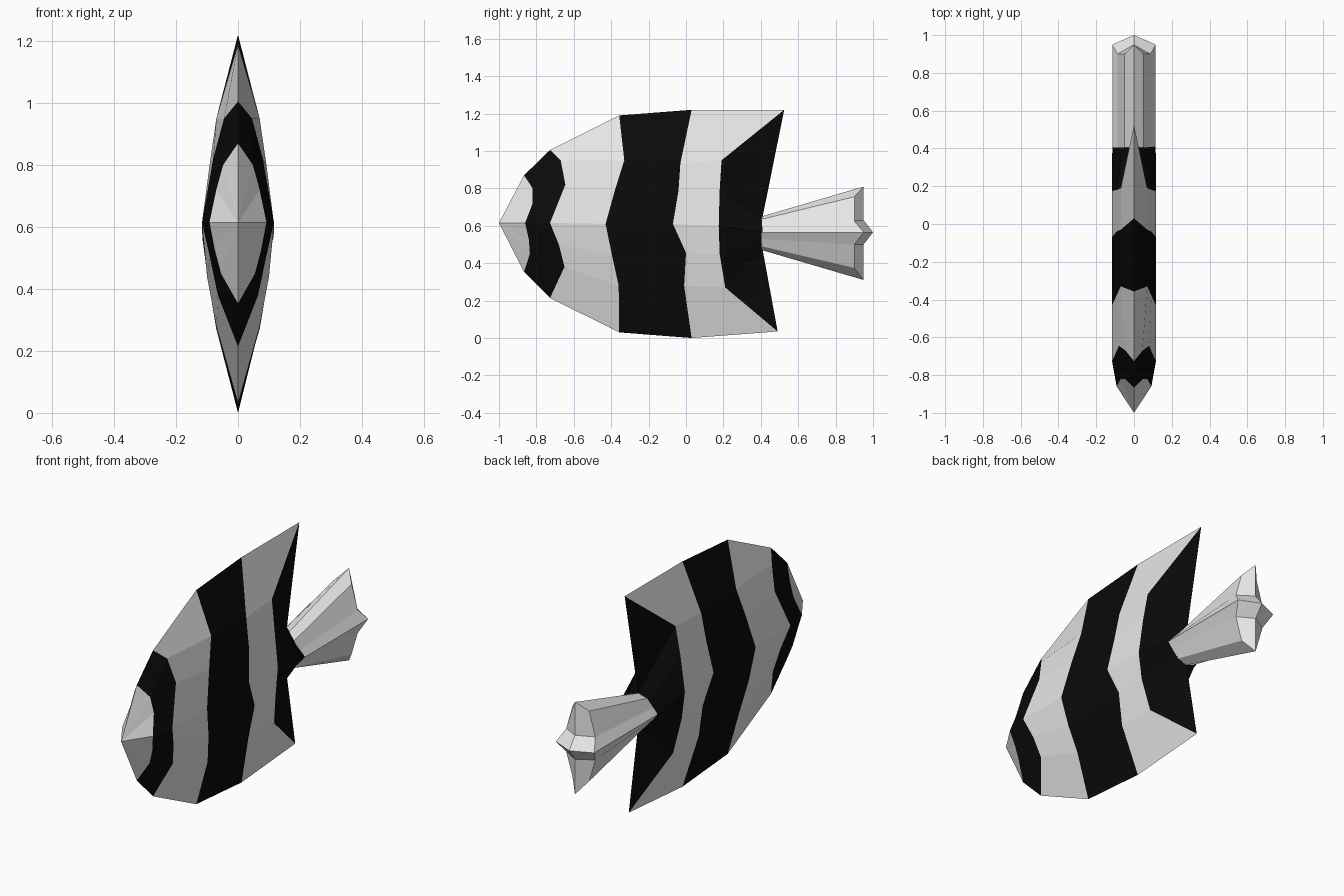
import bpy
import bmesh

old = bpy.data.objects.get("Cube")
if old:
    bpy.data.objects.remove(old, do_unlink=True)


def material(name, colour):
    m = bpy.data.materials.new(name)
    m.use_nodes = True
    m.diffuse_color = (*colour, 1)
    bsdf = m.node_tree.nodes["Principled BSDF"]
    bsdf.inputs["Base Color"].default_value = (*colour, 1)
    bsdf.inputs["Roughness"].default_value = 0.7
    return m


white = material("pale_scales", (0.8, 0.8, 0.8))
black = material("black_stripe", (0.003, 0.003, 0.003))


def loft(name, rings, dark_bands=(), extra_faces=()):
    """Skin half rings (top to bottom) on both sides and weld the centre line."""
    bm = bmesh.new()

    def add(points, mat):
        # drop repeated corners so pointed ends become triangles
        corners = [p for i, p in enumerate(points) if p != points[i - 1]]
        if len(corners) < 3:
            return
        for side in (1, -1):
            verts = [bm.verts.new((side * x, y, z)) for x, y, z in corners]
            bm.faces.new(verts if side > 0 else verts[::-1]).material_index = mat

    for band, (front, back) in enumerate(zip(rings, rings[1:])):
        for i in range(len(front) - 1):
            add([front[i], front[i + 1], back[i + 1], back[i]], int(band in dark_bands))
    for points in extra_faces:
        add(points, 0)
    bmesh.ops.remove_doubles(bm, verts=bm.verts, dist=0.0005)
    bmesh.ops.holes_fill(bm, edges=[e for e in bm.edges if e.is_boundary], sides=0)
    bmesh.ops.recalc_face_normals(bm, faces=bm.faces)
    mesh = bpy.data.meshes.new(name)
    bm.to_mesh(mesh)
    bm.free()
    mesh.materials.append(white)
    mesh.materials.append(black)
    obj = bpy.data.objects.new(name, mesh)
    bpy.context.collection.objects.link(obj)
    return obj


def ring(xs, ys, zs):
    return list(zip(xs, ys, zs))


# Body: each half ring follows one zigzag stripe edge
full = (0, 0.07, 0.093, 0.116, 0.1, 0.07, 0)
nose = [(0, -1, 0.615)] * 7
body_rings = [
    nose,
    ring((0, 0.048, 0.07, 0.092, 0.075, 0.055, 0),
         (-0.866, -0.82, -0.82, -0.86, -0.84, -0.835, -0.866),
         (0.87, 0.80, 0.72, 0.615, 0.525, 0.45, 0.353)),
    ring((0, 0.045, 0.08, 0.116, 0.09, 0.065, 0),
         (-0.727, -0.67, -0.645, -0.727, -0.68, -0.65, -0.727),
         (1.005, 0.95, 0.82, 0.615, 0.5, 0.38, 0.214)),
    ring(full,
         (-0.357, -0.33, -0.38, -0.43, -0.395, -0.36, -0.357),
         (1.19, 0.95, 0.79, 0.61, 0.44, 0.28, 0.03)),
    ring(full,
         (0.03, -0.03, -0.04, -0.07, 0.0, -0.01, 0.03),
         (1.22, 0.935, 0.79, 0.61, 0.455, 0.28, 0)),
    ring(full,
         (0.525, 0.19, 0.18, 0.175, 0.18, 0.21, 0.49),
         (1.22, 0.95, 0.79, 0.6, 0.45, 0.27, 0.035)),
    ring((0, 0, 0.06, 0.115, 0.06, 0, 0),
         (0.525, 0.41, 0.41, 0.41, 0.41, 0.41, 0.49),
         (1.22, 0.65, 0.62, 0.565, 0.5, 0.47, 0.035)),
]
loft("striped_body", body_rings, dark_bands=(1, 3, 5))

# Tail: flared star-shaped tube with a raised point at the back
star = (0, 0.05, 0.087, 0.115, 0.087, 0.05, 0)
root = ring(star, [0.405] * 7, (0.65, 0.635, 0.595, 0.565, 0.53, 0.49, 0.47))
flare = ring(star, (0.95, 0.9, 0.9, 0.95, 0.9, 0.9, 0.95),
             (0.81, 0.755, 0.625, 0.565, 0.5, 0.375, 0.31))
apex, upper, lower = (0, 1, 0.565), (0, 0.95, 0.63), (0, 0.95, 0.5)
back_faces = [
    [flare[0], flare[1], flare[2], upper],
    [upper, flare[2], flare[3], apex],
    [apex, flare[3], flare[4], lower],
    [lower, flare[4], flare[5], flare[6]],
]
loft("tail_fin", [root, flare], extra_faces=back_faces)
